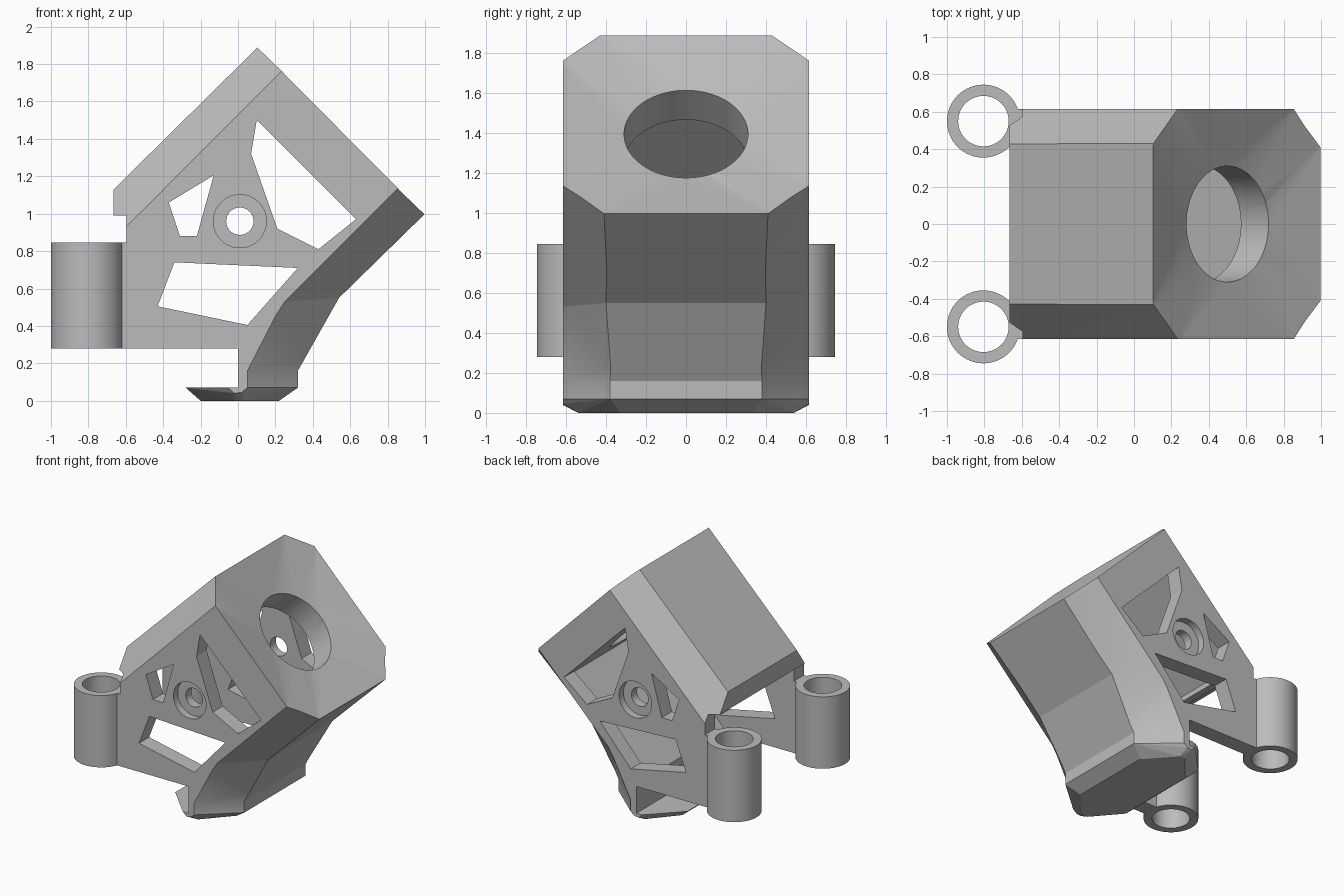
import bpy, bmesh, math
from mathutils import Vector

if "Cube" in bpy.data.objects:
    bpy.data.objects.remove(bpy.data.objects["Cube"])

grey = bpy.data.materials.new("plain_grey")
grey.use_nodes = True
grey.diffuse_color = (0.5, 0.5, 0.5, 1)
grey.node_tree.nodes["Principled BSDF"].inputs["Base Color"].default_value = (0.5, 0.5, 0.5, 1)


def hull(name, points):
    """Convex solid around a few points."""
    bm = bmesh.new()
    for p in points:
        bm.verts.new(p)
    res = bmesh.ops.convex_hull(bm, input=bm.verts[:])
    loose = [v for v in bm.verts if not v.link_faces]
    bmesh.ops.delete(bm, geom=loose, context='VERTS')
    bmesh.ops.dissolve_limit(bm, angle_limit=0.005, verts=bm.verts[:], edges=bm.edges[:])
    return finish(name, bm)


def prism(name, profile, y0, y1):
    """Solid from an x-z profile, extruded along y."""
    bm = bmesh.new()
    face = bm.faces.new([bm.verts.new((x, y0, z)) for x, z in profile])
    new = bmesh.ops.extrude_face_region(bm, geom=[face])["geom"]
    verts = [v for v in new if isinstance(v, bmesh.types.BMVert)]
    bmesh.ops.translate(bm, verts=verts, vec=(0, y1 - y0, 0))
    return finish(name, bm)


def finish(name, bm):
    bmesh.ops.recalc_face_normals(bm, faces=bm.faces[:])
    mesh = bpy.data.meshes.new(name)
    bm.to_mesh(mesh)
    bm.free()
    mesh.materials.append(grey)
    ob = bpy.data.objects.new(name, mesh)
    bpy.context.collection.objects.link(ob)
    return ob


def cylinder(name, centre, radius, depth, axis):
    """Cylinder along a given axis."""
    rot = Vector(axis).to_track_quat('Z', 'Y').to_euler()
    bpy.ops.mesh.primitive_cylinder_add(vertices=64, radius=radius, depth=depth,
                                        location=centre, rotation=rot)
    ob = bpy.context.object
    ob.name = name
    ob.data.materials.append(grey)
    return ob


def activate(ob):
    bpy.ops.object.select_all(action='DESELECT')
    ob.select_set(True)
    bpy.context.view_layer.objects.active = ob


def cut(ob, cutter):
    """Subtract the cutter, then remove it."""
    cutter.hide_render = True
    mod = ob.modifiers.new("cut", 'BOOLEAN')
    mod.operation, mod.solver, mod.object = 'DIFFERENCE', 'EXACT', cutter
    activate(ob)
    bpy.ops.object.modifier_apply(modifier=mod.name)
    bpy.data.objects.remove(cutter)


def smooth(ob):
    activate(ob)
    bpy.ops.object.shade_smooth_by_angle(angle=math.radians(25))


# Tilted housing block
housing = prism("housing", [(.105, 1.89), (1, 1), (.54, .55), (.32, .16), (.32, .07), (0, .07),
                            (0, .28), (-.63, .28), (-.63, .845), (-.595, .845), (-.595, .99),
                            (-.665, .99), (-.665, 1.13)], -.615, .615)

# Chamfers on the upper and lower long edges, mirrored
upper = [((.405, 2.19), (.54, 2.07)), ((-.865, .93), (-.73, .80))]
lower = [((1.3, 1.3), (1.16, 1.43)), ((.54, .55), (.25, .53)),
         ((.32, .16), (.05, .16)), ((.32, -.1), (.05, -.1))]
far_upper = [(-.3, 2.5), (-1.3, 1.5)]
far_lower = [(1.8, 1.2), (.8, -.1)]
for side in (-1, 1):
    for edges, far, widths in ((upper, far_upper, (.43,) * 2),
                               (lower, far_lower, (.43, .40, .38, .38))):
        pts = []
        for (a, b), w in zip(edges, widths):
            outer = Vector((a[0], w, a[1]))
            inner = Vector((b[0], .615, b[1]))
            pts += [outer - (inner - outer) * .3, inner + (inner - outer) * .3]
        pts += [Vector((x, .9, z)) for x, z in far]
        cut(housing, hull("chamfer_cutter", [(p.x, side * p.y, p.z) for p in pts]))

# Inner cavity, open towards the rings
cut(housing, prism("cavity_cutter", [(.65, .95), (.035, 1.565), (-.54, .99), (-.54, .95), (-.9, .95),
                                     (-.9, .15), (0, .15), (0, .30)], -.49, .49))

# Shallow octagonal funnel and round opening on the sloping face
centre = Vector((.5, 0, 1.395))
normal = Vector((1, 0, 1)).normalized()
slope = Vector((1, 0, -1)).normalized()
rim = [Vector((x, s * y, z)) for s in (-1, 1)
       for x, y, z in ((.105, .43, 1.89), (.24, .615, 1.76), (.865, .615, 1.13), (1, .43, 1))]
funnel = [p + (p - centre) * .05 for p in rim]
for i in range(64):
    t = math.tau * i / 64
    funnel.append(centre + .31 * (math.cos(t) * slope + math.sin(t) * Vector((0, 1, 0))))
cut(housing, hull("funnel_cutter", funnel))
cut(housing, cylinder("opening_cutter", centre, .31, .5, normal))

# Windows through both side walls
for window in ([(.1, 1.5), (.63, .97), (.43, .81), (.21, .92), (.07, 1.32)],
               [(-.37, 1.06), (-.13, 1.205), (-.22, .88), (-.31, .88)],
               [(-.34, .74), (.32, .71), (.05, .405), (-.43, .505)]):
    cut(housing, prism("window_cutter", window, -.9, .9))

# Bolt holes with round recesses
cut(housing, cylinder("bolt_cutter", (.01, 0, .96), .073, 2, (0, 1, 0)))
for side in (-1, 1):
    cut(housing, cylinder("recess_cutter", (.01, side * .615, .96), .142, .11, (0, 1, 0)))
smooth(housing)

# Tapered foot
foot = hull("foot", [(x, s * y, z) for s in (-1, 1) for x, y, z in (
    (.32, .38, .07), (.05, .615, .07), (-.05, .615, .07), (-.28, .38, .07),
    (.02, .615, .045), (-.02, .615, .04),
    (.22, .33, 0), (.03, .54, 0), (-.02, .54, 0), (-.2, .33, 0))])

# Mounting rings
for side, label in ((-1, "right"), (1, "left")):
    spot = (-.805, side * .55, .563)
    ring = cylinder(label + "_mounting_ring", spot, .195, .565, (0, 0, 1))
    cut(ring, cylinder("ring_cutter", spot, .135, 1, (0, 0, 1)))
    smooth(ring)
